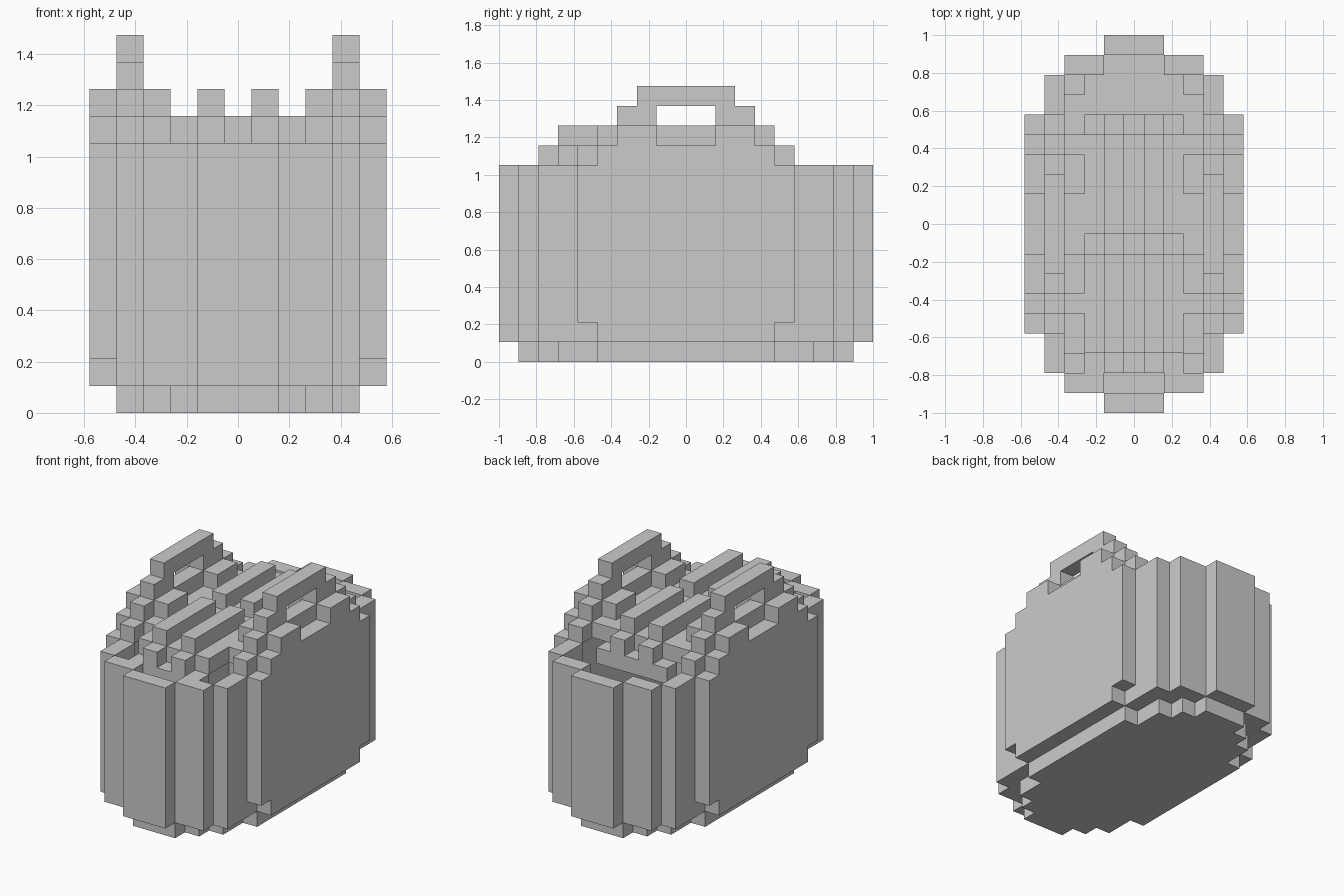
import bpy, bmesh
from mathutils import Vector

if "Cube" in bpy.data.objects:
    bpy.data.objects.remove(bpy.data.objects["Cube"])

U = 2 / 19  # edge of one cube cell


def plan(ends):
    """Footprint cells; ends[i] is the furthest |y| cell in the columns at |x| = i."""
    return {(x, y) for x in range(1 - len(ends), len(ends))
            for y in range(-ends[abs(x)], ends[abs(x)] + 1)}


def block(xs, ys, zs):
    return {(x, y, z) for x in xs for y in ys for z in zs}


def both(cells):
    return cells | {(-x, y, z) for x, y, z in cells}


def span(n):
    return range(-n, n + 1)


outer = plan([9, 9, 8, 8, 7, 5])
hollow = plan([8, 8, 7, 7, 5])
floor = plan([8, 8, 7, 6, 4])

parts = {}

# Floor slab, one cell thick
parts["basket_floor"] = {(x, y, 0) for x, y in floor}

# Rounded lower course and hollow upright wall
wall = {(x, y, 1) for x, y in outer - floor if not (abs(x) == 5 and abs(y) == 5)}
wall |= {(x, y, z) for x, y in outer - hollow for z in range(2, 10)}
parts["basket_wall"] = wall

# Side rims with raised clasps either side of the handle
rim = block([3, 5], span(4), [10])
rim |= block([3, 5], [-3, -2, 2, 3], [11])
parts["side_rims"] = both(rim)

# Stepped arch handles with a slot
handle = block([4], span(5), [10]) | block([4], span(4), [11])
handle |= block([4], [-3, -2, 2, 3], [12]) | block([4], span(2), [13])
parts["handles"] = both(handle)

# Lid flaps: flat top, dropped end rows
lows = [-7, -1, 5]
highs = [y for y in range(-7, 6) if y not in lows]
parts["lid"] = block(span(2), highs, [10]) | block(span(2), lows, [9])

# Raised slats running along the lid
parts["lid_slats"] = block([-1, 1], highs, [11]) | block([-1, 1], lows, [10])

filled = set().union(*parts.values())
AXES = [Vector((1, 0, 0)), Vector((0, 1, 0)), Vector((0, 0, 1))]


def build(name, cells):
    """Make a mesh of the cells' exposed faces."""
    bm = bmesh.new()
    for cell in sorted(cells):
        c = Vector(cell) + Vector((0, 0, 0.5))
        for i in range(3):
            for s in (1, -1):
                n = AXES[i] * s
                if tuple(int(v) for v in Vector(cell) + n) in filled:
                    continue
                a, b = AXES[(i + 1) % 3], AXES[(i + 2) % 3] * s
                corners = [(-1, -1), (1, -1), (1, 1), (-1, 1)]
                bm.faces.new([bm.verts.new((c + (n + a * p + b * q) / 2) * U)
                              for p, q in corners])
    bmesh.ops.remove_doubles(bm, verts=bm.verts, dist=1e-4)
    mesh = bpy.data.meshes.new(name)
    bm.to_mesh(mesh)
    bm.free()
    bpy.context.collection.objects.link(bpy.data.objects.new(name, mesh))


for name, cells in parts.items():
    build(name, cells)
